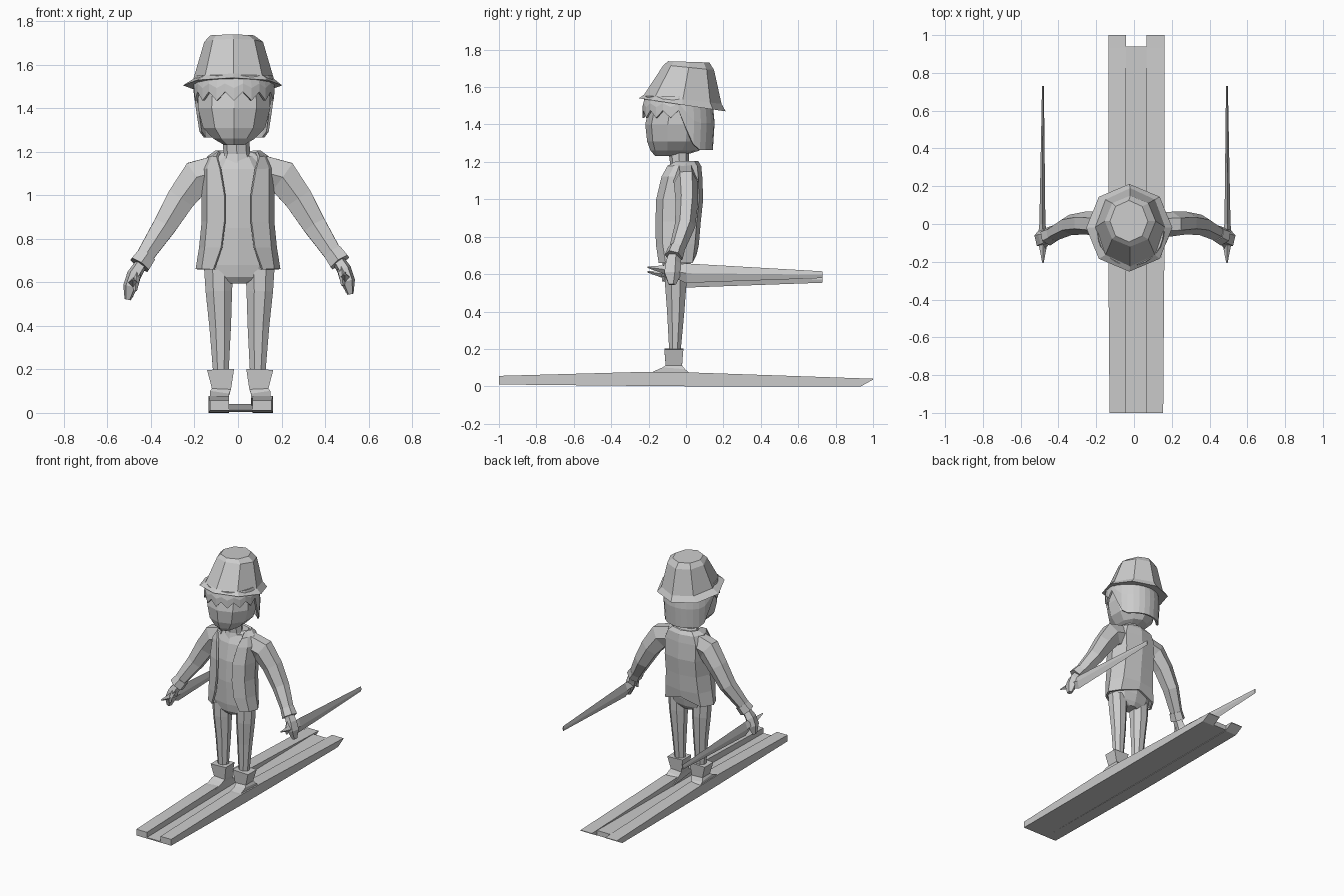
import bpy, bmesh, math
from mathutils import Vector

if "Cube" in bpy.data.objects:
    bpy.data.objects.remove(bpy.data.objects["Cube"])

grey = bpy.data.materials.new("plain grey")
grey.diffuse_color = (0.6, 0.6, 0.6, 1)
grey.use_nodes = True
grey.node_tree.nodes["Principled BSDF"].inputs["Base Color"].default_value = grey.diffuse_color


def loft(name, rings, closed=True, caps=True, thick=0):
    """Skin a list of equal-length point rings with flat faces."""
    bm = bmesh.new()
    vs = [[bm.verts.new(p) for p in r] for r in rings]
    n = len(vs[0])
    for a, b in zip(vs, vs[1:]):
        for i in range(n if closed else n - 1):
            j = (i + 1) % n
            bm.faces.new((a[i], a[j], b[j], b[i]))
    if caps:
        bm.faces.new(vs[0])
        bm.faces.new(vs[-1])
    bmesh.ops.recalc_face_normals(bm, faces=bm.faces)
    me = bpy.data.meshes.new(name)
    bm.to_mesh(me)
    bm.free()
    me.materials.append(grey)
    ob = bpy.data.objects.new(name, me)
    bpy.context.collection.objects.link(ob)
    if thick:
        m = ob.modifiers.new("thickness", 'SOLIDIFY')
        m.thickness = thick
        m.offset = 0
    return ob


def ring(cx, cy, z, rx, ry, n=8, tilt=0, rot=0):
    pts = []
    for i in range(n):
        a = 2 * math.pi * i / n + rot - math.pi / 2
        x, y = rx * math.cos(a), ry * math.sin(a)
        pts.append((cx + x, cy + y, z + tilt * y))
    return pts


def tube(name, path, ref, n=6, rot=0):
    """Path entries: (x, y, z, radius along ref, radius across)."""
    pts = [Vector(p[:3]) for p in path]
    rings = []
    for i, p in enumerate(pts):
        t = (pts[min(i + 1, len(pts) - 1)] - pts[max(i - 1, 0)]).normalized()
        u = Vector(ref)
        u = (u - t * u.dot(t)).normalized()
        v = t.cross(u)
        ru, rv = path[i][3:]
        angs = [2 * math.pi * k / n + rot for k in range(n)]
        rings.append([p + u * ru * math.cos(a) + v * rv * math.sin(a) for a in angs])
    return loft(name, rings)


def side(path, s, cx, dz=0):
    """Place a right-hand path on side s of the plane x = cx."""
    return [(cx + s * p[0], p[1], p[2] + dz) + tuple(p[3:]) for p in path]


# hat: tilted eight-sided crown with a flared brim
loft("hat", [
    ring(-.025, -.02, 1.505, .228, .232, tilt=-.15),
    ring(-.02, -.017, 1.535, .185, .207, tilt=-.12),
    ring(-.02, .015, 1.705, .135, .135, tilt=-.1),
    ring(-.027, .015, 1.735, .10, .11, tilt=-.03)])

# head: rings given as z, half width, front y, back y
head = [(1.232, .05, -.165, -.02), (1.26, .10, -.19, .07), (1.31, .15, -.208, .11),
        (1.40, .175, -.218, .13), (1.48, .172, -.20, .13), (1.56, .15, -.17, .12)]
loft("head", [ring(-.018, (f + b) / 2, z, w, (b - f) / 2, 10) for z, w, f, b in head])

# hair: shell with a jagged fringe, long at the back
N = 28
hair = [[], [], []]
for i in range(N):
    a = 2 * math.pi * i / N
    off = math.degrees(min(a, 2 * math.pi - a))      # angle away from the front
    low = 1.475 if i % 2 else 1.435
    if off > 95:
        low = 1.43 - .165 * min(1, (off - 95) / 25)
    for r, z, k in ((hair[0], 1.55, .93), (hair[1], (1.55 + low) / 2, 1),
                    (hair[2], low, 1 if off < 95 else .95)):
        r.append((-.018 + .18 * k * math.sin(a), -.04 - .187 * k * math.cos(a), z))
loft("hair", hair, caps=False, thick=.012)

# neck
loft("neck", [ring(-.005, -.035, 1.13, .085, .065), ring(-.005, -.035, 1.19, .062, .05),
              ring(-.01, -.04, 1.27, .06, .055)])

# shirt and hips: z, half width, front y, back y
shirt = [(.595, .05, -.10, 0), (.625, .15, -.12, .015), (.68, .165, -.13, .03),
         (.85, .145, -.14, .05), (1.0, .145, -.135, .06), (1.12, .13, -.11, .05),
         (1.18, .08, -.08, .03)]
loft("shirt", [ring(0, (f + b) / 2, z, w, (b - f) / 2, 10) for z, w, f, b in shirt])

# open jacket: z, opening half width, half width, front y, back y
jacket = [(.66, .11, .188, -.14, .05), (.76, .075, .172, -.155, .062),
          (.88, .06, .16, -.157, .072), (1.0, .06, .16, -.153, .085),
          (1.12, .08, .16, -.125, .08), (1.175, .095, .135, -.095, .075),
          (1.20, .085, .10, -.05, .06)]
sections = []
for z, o, w, f, b in jacket:
    m = (f + b) / 2
    half = [(o, f), (w * .86, f + .035), (w, m), (w * .75, b - .02)]
    notch = .045 if z == .66 else 0
    sections.append([(x, y, z) for x, y in half] + [(0, b, z + notch)] +
                    [(-x, y, z) for x, y in reversed(half)])
loft("jacket", sections, closed=False, caps=False, thick=.014)

# upper back and shoulders closing the jacket top
loft("shoulder_yoke", [ring(0, -.01, 1.10, .15, .08), ring(0, 0, 1.175, .13, .07),
                       ring(0, 0, 1.20, .085, .05)])

arm = [(.10, -.005, 1.11, .065, .085), (.195, 0, 1.085, .065, .09),
       (.27, .005, .985, .06, .075), (.345, -.005, .86, .055, .062),
       (.44, -.055, .715, .04, .045)]
cuff = [(.428, -.05, .735, .045, .05), (.46, -.066, .69, .05, .055)]
hand = [(.45, -.062, .705, .032, .03), (.482, -.07, .655, .045, .035),
        (.50, -.075, .60, .05, .035), (.512, -.075, .54, .022, .015)]
thumb = [(.47, -.08, .665, .02, .02), (.475, -.115, .62, .018, .015),
         (.477, -.12, .58, .008, .008)]
pole = [(.487, -.205, .632, .004, .004), (.487, -.08, .615, .028, .03),
        (.49, 0, .60, .016, .052), (.487, .73, .592, .005, .018)]
leg = [(.095, -.055, .66, .062, .072), (.094, -.055, .56, .063, .066),
       (.088, -.055, .40, .05, .054), (.084, -.06, .15, .03, .036)]
boot = [(.09, -.065, .20, .072, .088), (.086, -.065, .11, .062, .062),
        (.095, -.065, .09, .085, .063), (.095, -.07, .05, .19, .063)]
# ski sections along y: y, bottom, top, inner x, outer x
ski = [(-1, .01, .056, .055, .142), (-.2, .002, .078, .055, .148), (.06, 0, .073, .055, .148),
       (.935, 0, .043, .055, .148), (1, .036, .041, .055, .148)]

for s, tag in ((-1, "left"), (1, "right")):
    dz = -.02 if s < 0 else .005
    tube("arm_" + tag, side(arm, s, .008), (0, 1, 0), 6)
    tube("cuff_" + tag, side(cuff, s, .008, dz / 2), (0, 1, 0), 6)
    tube("hand_" + tag, side(hand, s, .005, dz), (0, 1, 0), 5)
    tube("thumb_" + tag, side(thumb, s, .005, dz), (0, 1, 0), 4)
    tube("ski_pole_" + tag, side(pole, s, .005, dz), (1, 0, 0), 4)
    tube("leg_" + tag, side(leg, s, .006), (0, 1, 0), 8, math.pi / 8)
    tube("boot_" + tag, side(boot, s, .01), (0, 1, 0), 4, math.pi / 4)
    loft("ski_" + tag, [[(.0125 + s * x, y, z) for x, z in ((i, b), (o, b), (o, t), (i, t))]
                        for y, b, t, i, o in ski])

# low plate joining the skis
loft("ski_bridge", [[(x, y, z) for x, z in ((-.045, b), (.07, b), (.07, t), (-.045, t))]
                    for y, b, t in ((-1, .01, .018), (0, .004, .03), (.94, .004, .04))])
